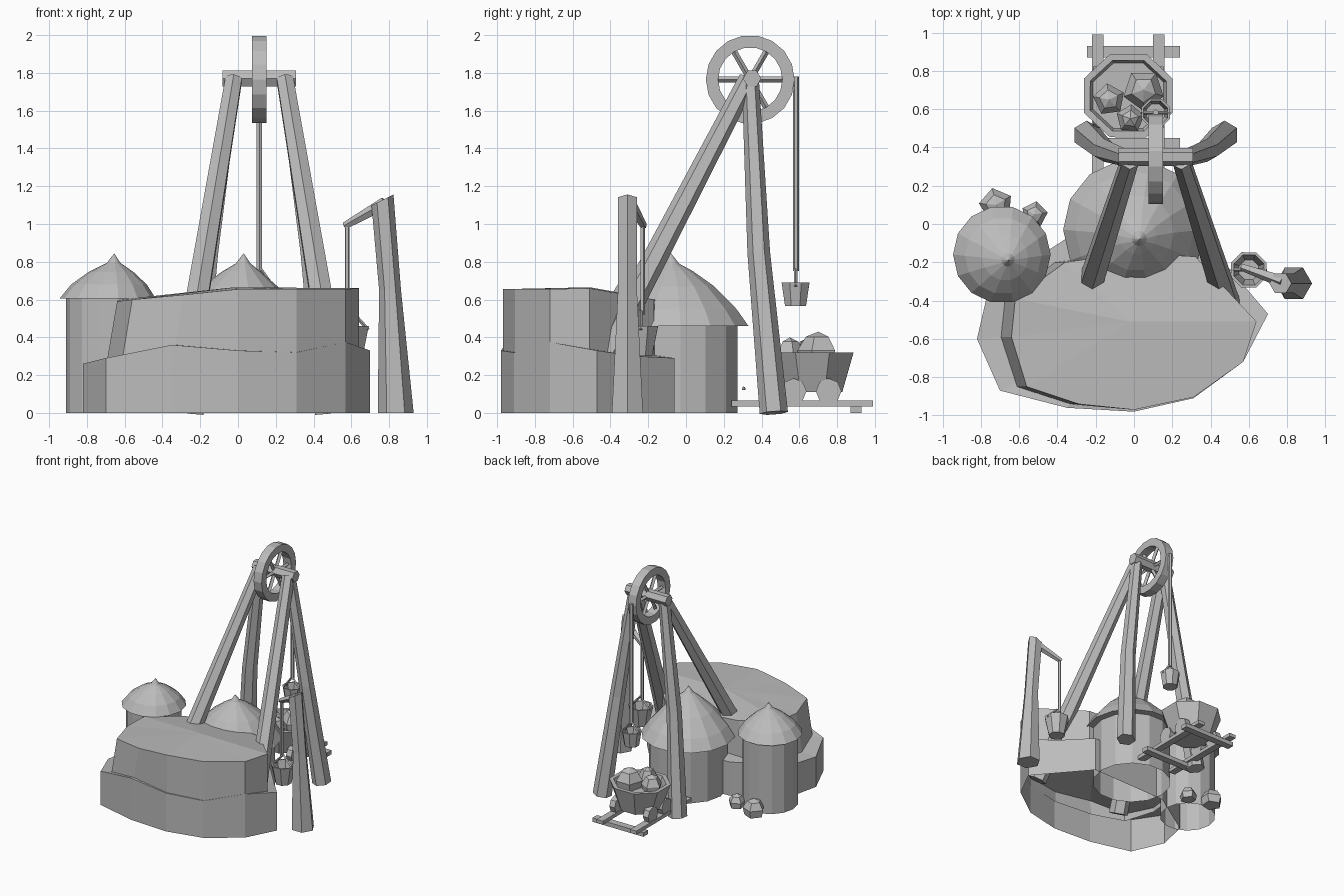
import bpy, bmesh, math
from mathutils import Vector

cube = bpy.data.objects.get("Cube")
if cube:
    bpy.data.objects.remove(cube)

stone = bpy.data.materials.new("plain_grey")
stone.use_nodes = True
GREY = (0.5, 0.5, 0.5, 1)
stone.diffuse_color = GREY
stone.node_tree.nodes["Principled BSDF"].inputs["Base Color"].default_value = GREY


def loft(name, rings, bottom=True, top=True, tip=None):
    """Skin a stack of equal-sized rings, closing the ends with a cap or a tip."""
    bm = bmesh.new()
    rows = [[bm.verts.new(p) for p in ring] for ring in rings]
    n = len(rows[0])
    for a, b in zip(rows, rows[1:]):
        for i in range(n):
            j = (i + 1) % n
            bm.faces.new((a[i], a[j], b[j], b[i]))
    if bottom:
        bm.faces.new(rows[0][::-1])
    if tip:
        t = bm.verts.new(tip)
        for i in range(n):
            bm.faces.new((rows[-1][i], rows[-1][(i + 1) % n], t))
    elif top:
        bm.faces.new(rows[-1])
    bmesh.ops.recalc_face_normals(bm, faces=bm.faces)
    me = bpy.data.meshes.new(name)
    bm.to_mesh(me)
    bm.free()
    me.materials.append(stone)
    ob = bpy.data.objects.new(name, me)
    bpy.context.collection.objects.link(ob)
    return ob


def circle(x, y, z, r, n, turn=0.0, ry=None):
    ry = r if ry is None else ry
    angles = [math.tau * i / n + turn for i in range(n)]
    return [(x + r * math.cos(a), y + ry * math.sin(a), z) for a in angles]


def beam(name, points, radii, n=6, turn=0.0):
    """Tapered bar following a path."""
    pts = [Vector(p) for p in points]
    axis = (pts[-1] - pts[0]).normalized()
    u = axis.cross(Vector((1, 0, 0)) if abs(axis.x) < 0.8 else Vector((0, 0, 1))).normalized()
    v = axis.cross(u)
    rings = []
    for p, r in zip(pts, radii):
        angles = [math.tau * i / n + turn for i in range(n)]
        rings.append([p + r * (u * math.cos(a) + v * math.sin(a)) for a in angles])
    return loft(name, rings)


def box(name, x0, x1, y0, y1, z0, z1):
    ring = lambda z: [(x0, y0, z), (x1, y0, z), (x1, y1, z), (x0, y1, z)]
    return loft(name, [ring(z0), ring(z1)])


def rock(name, x, y, z, r, h):
    loft(name, [circle(x, y, z, r * 0.85, 5, r * 20), circle(x, y, z + h * 0.45, r, 5, r * 20),
                circle(x, y, z + h * 0.85, r * 0.6, 5, r * 20)], tip=(x, y, z + h))


def bucket(name, x, y, z0, z1, r0, r1):
    loft(name, [circle(x, y, z0, r0, 8, 0.39), circle(x, y, z1, r1, 8, 0.39),
                circle(x, y, z1, r1 * 0.85, 8, 0.39), circle(x, y, z0 + 0.03, r0 * 0.85, 8, 0.39)])
    for s in (-1, 1):
        beam(name + "_handle", [(x + s * r1 * 0.9, y, z1 - 0.02), (x, y, z1 + 0.08)], [0.009] * 2, 4)


# Rocky mound: low ledge and upper block
ledge = [(-0.82, -0.60, 0.26), (-0.70, -0.87, 0.29), (-0.35, -0.96, 0.36), (0, -0.98, 0.33),
         (0.31, -0.91, 0.32), (0.57, -0.72, 0.375), (0.70, -0.47, 0.33), (0.53, -0.27, 0.30),
         (0.35, -0.06, 0.29), (-0.36, -0.08, 0.29), (-0.76, -0.34, 0.27)]
loft("mound_ledge", [[(x, y, 0) for x, y, z in ledge], ledge], bottom=False, tip=(0, -0.5, 0.35))
crown = [(-0.64, -0.59, 0.59), (-0.56, -0.85, 0.60), (-0.29, -0.94, 0.625), (0, -0.97, 0.655),
         (0.31, -0.905, 0.655), (0.57, -0.72, 0.655), (0.64, -0.51, 0.66), (0.32, -0.17, 0.60),
         (-0.02, -0.15, 0.60), (-0.36, -0.2, 0.60), (-0.62, -0.39, 0.60)]
loft("mound_crown", [[(x - (0.06 if x < -0.2 else 0), y, 0.24) for x, y, z in crown], crown],
     bottom=False, tip=(-0.02, -0.51, 0.665))

# Round huts with pointed caps
def hut(name, x, y, wall_r, wall_h, roof, peak):
    loft(name + "_wall", [circle(x, y, 0, wall_r, 14), circle(x, y, wall_h, wall_r, 14)], bottom=False)
    rings = [circle(x + (peak[0] - x) * t, y + (peak[1] - y) * t, z, r, 14) for r, z, t in roof]
    loft(name + "_roof", rings, tip=peak)

hut("large_hut", 0, -0.03, 0.31, 0.47,
    [(0.37, 0.46, 0), (0.31, 0.55, 0.1), (0.2, 0.67, 0.3), (0.1, 0.75, 0.6), (0.04, 0.79, 0.9)], (0.03, -0.08, 0.845))
hut("small_hut", -0.69, -0.16, 0.22, 0.62,
    [(0.255, 0.605, 0), (0.2, 0.68, 0.2), (0.12, 0.745, 0.5), (0.035, 0.795, 0.9)], (-0.655, -0.19, 0.845))
rock("door_knob", 0.02, 0.305, 0.12, 0.01, 0.02)

# Headframe legs and crossbar
CX, CY, TOP = 0.113, 0.34, 1.77
for side, s in (("right", -1), ("left", 1)):
    beam("front_leg_" + side, [(CX + s * 0.42, -0.56, 0.06), (CX + s * 0.135, CY - 0.01, TOP)],
         [0.075, 0.05])
    beam("rear_leg_" + side, [(CX + s * 0.36, 0.465, 0), (CX + s * 0.27, 0.385, 0.85),
                              (CX + s * 0.14, CY, 1.78)], [0.075, 0.06, 0.045])
beam("crossbar", [(CX - 0.195, CY + 0.01, TOP), (CX + 0.195, CY + 0.01, TOP)], [0.048] * 2)

# Pulley wheel
def wheel_ring(x, r, n=18):
    return [(x, CY + r * math.cos(math.tau * i / n), TOP - 0.005 + r * math.sin(math.tau * i / n))
            for i in range(n)]

x0, x1 = CX - 0.038, CX + 0.038
loft("pulley_rim", [wheel_ring(x0, 0.235), wheel_ring(x1, 0.235), wheel_ring(x1, 0.17),
                    wheel_ring(x0, 0.17), wheel_ring(x0, 0.235)], bottom=False, top=False)
for k in range(3):
    d = Vector((0, math.cos(k * math.pi / 3), math.sin(k * math.pi / 3))) * 0.19
    c = Vector((CX, CY, TOP - 0.005))
    beam("pulley_spoke", [c - d, c + d], [0.016] * 2, 4)

# Hoist rope and bucket
beam("hoist_rope", [(CX, 0.582, 0.75), (CX, 0.582, 1.78)], [0.016] * 2, 6)
bucket("hoist_bucket", CX, 0.58, 0.565, 0.69, 0.06, 0.08)

# Leaning post with arm, rope and bucket
loft("crane_post", [circle(0.835, -0.31, 0, 0.095, 6), circle(0.805, -0.31, 0.65, 0.058, 6),
                    [(x, y, z + (x - 0.77) * 0.5) for x, y, z in circle(0.765, -0.31, 1.13, 0.058, 6)]])
beam("crane_arm", [(0.565, -0.225, 0.99), (0.78, -0.3, 1.11)], [0.02, 0.035], 5)
beam("crane_rope", [(0.578, -0.23, 0.52), (0.578, -0.23, 1.0)], [0.013] * 2, 5)
bucket("crane_bucket", 0.6, -0.24, 0.30, 0.46, 0.065, 0.1)

# Track
for x in (-0.19, 0.13):
    box("rail", x - 0.03, x + 0.03, 0.24, 0.99, 0.035, 0.065)
for y in (0.42, 0.9):
    box("sleeper", -0.245, 0.24, y - 0.03, y + 0.03, 0, 0.035)

# Ore cart
loft("cart_body", [circle(-0.03, 0.67, 0.11, 0.17, 8, 0.39, 0.17), circle(-0.03, 0.67, 0.32, 0.25, 8, 0.39, 0.235),
                   circle(-0.03, 0.67, 0.32, 0.215, 8, 0.39, 0.2), circle(-0.03, 0.67, 0.27, 0.2, 8, 0.39, 0.185)])
for x in (-0.19, 0.13):
    for y in (0.57, 0.755):
        beam("cart_wheel", [(x - 0.025, y, 0.115), (x + 0.025, y, 0.115)], [0.068] * 2, 8)
rock("ore_rock", -0.13, 0.65, 0.25, 0.085, 0.15)
rock("ore_rock", 0.05, 0.70, 0.25, 0.11, 0.18)
rock("ore_rock", -0.02, 0.55, 0.25, 0.075, 0.15)

# Loose rocks by the small hut
rock("loose_rock", -0.72, 0.10, 0, 0.09, 0.14)
rock("loose_rock", -0.52, 0.05, 0, 0.07, 0.11)
